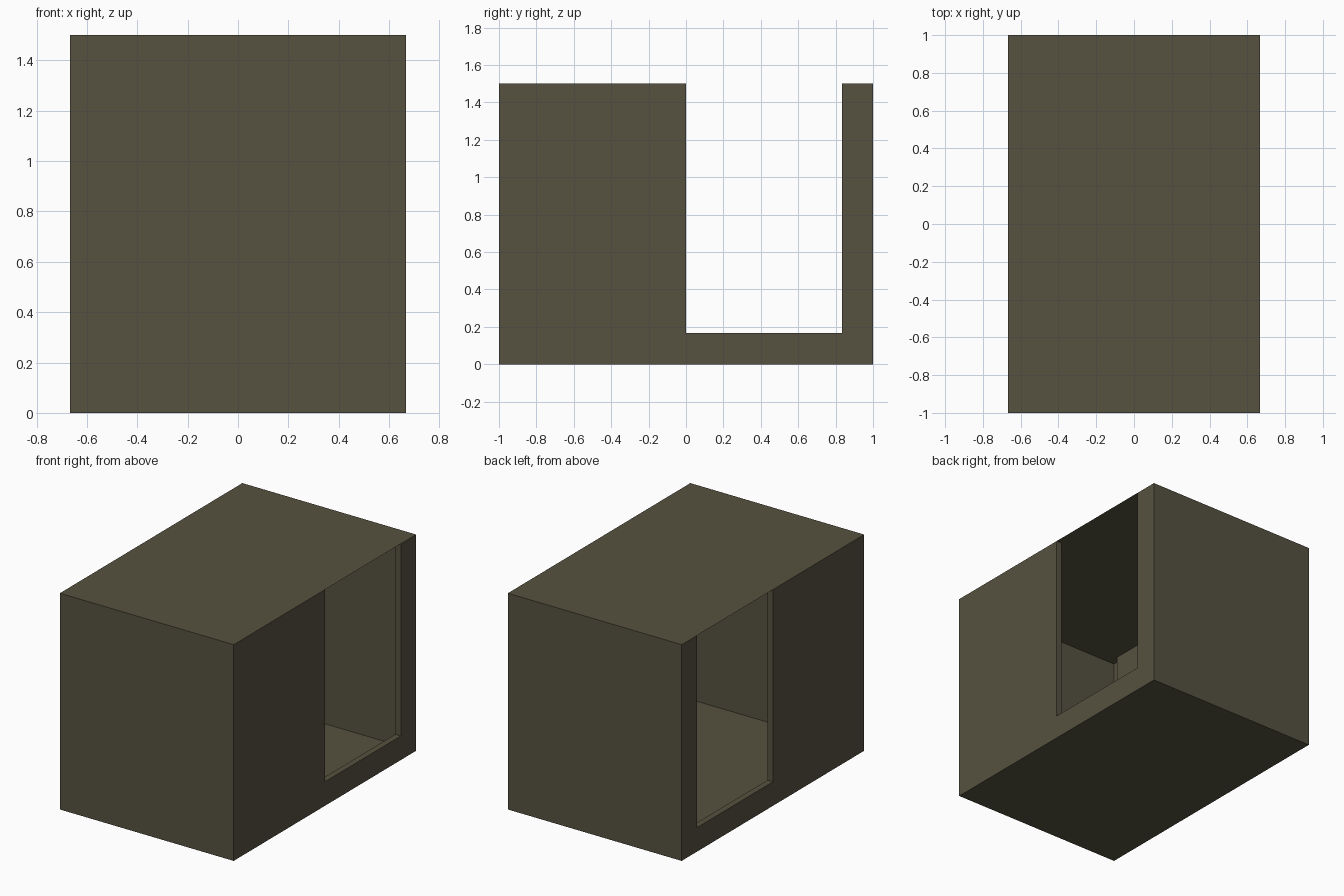
import bpy
import bmesh

if "Cube" in bpy.data.objects:
    bpy.data.objects.remove(bpy.data.objects["Cube"])

W, L, H = 0.667, 1.0, 1.5      # half width, half length, height
T = 0.042                      # side wall thickness
Y0, Y1, SILL = 0.0, 0.833, 0.167   # doorway extents
IN = 0.083                     # inset of the inner lining

olive = bpy.data.materials.new("dark_olive")
olive.diffuse_color = (0.093, 0.084, 0.052, 1)
olive.use_nodes = True
olive.node_tree.nodes["Principled BSDF"].inputs["Base Color"].default_value = olive.diffuse_color


def make(name, faces):
    """Build an object from a list of face corner loops."""
    bm = bmesh.new()
    for loop in faces:
        bm.faces.new([bm.verts.new(p) for p in loop])
    bmesh.ops.remove_doubles(bm, verts=bm.verts, dist=1e-5)
    mesh = bpy.data.meshes.new(name)
    bm.to_mesh(mesh)
    bm.free()
    mesh.materials.append(olive)
    ob = bpy.data.objects.new(name, mesh)
    bpy.context.collection.objects.link(ob)
    return ob


def u_profile(half_len, bottom):
    """Wall outline in (y, z) with the doorway notched out of its top."""
    return [(-half_len, bottom), (half_len, bottom), (half_len, H), (Y1, H),
            (Y1, SILL), (Y0, SILL), (Y0, H), (-half_len, H)]


# Thin outer sheets: floor, roof, front and back
make("floor", [[(-W, -L, 0), (-W, L, 0), (W, L, 0), (W, -L, 0)]])
make("roof", [[(-W, -L, H), (W, -L, H), (W, L, H), (-W, L, H)]])
make("front_wall", [[(-W, -L, 0), (W, -L, 0), (W, -L, H), (-W, -L, H)]])
make("back_wall", [[(W, L, 0), (-W, L, 0), (-W, L, H), (W, L, H)]])

# Side walls: outer skin, doorway reveal, and inset inner lining
for name, s in (("right_side_wall", 1), ("left_side_wall", -1)):
    xo, xi = s * W, s * (W - T)
    skin, lining = u_profile(L, 0), u_profile(L - IN, IN)
    faces = [[(xo, y, z) for y, z in skin],
             [(xi, y, z) for y, z in reversed(lining)]]
    for i in (0, 1, 3, 4, 5, 7):     # every lining edge except along the roof
        (ya, za), (yb, zb) = lining[i], lining[(i + 1) % 8]
        faces.append([(xi, ya, za), (xi, yb, zb), (xo, yb, zb), (xo, ya, za)])
    if s < 0:
        faces = [f[::-1] for f in faces]
    make(name, faces)
